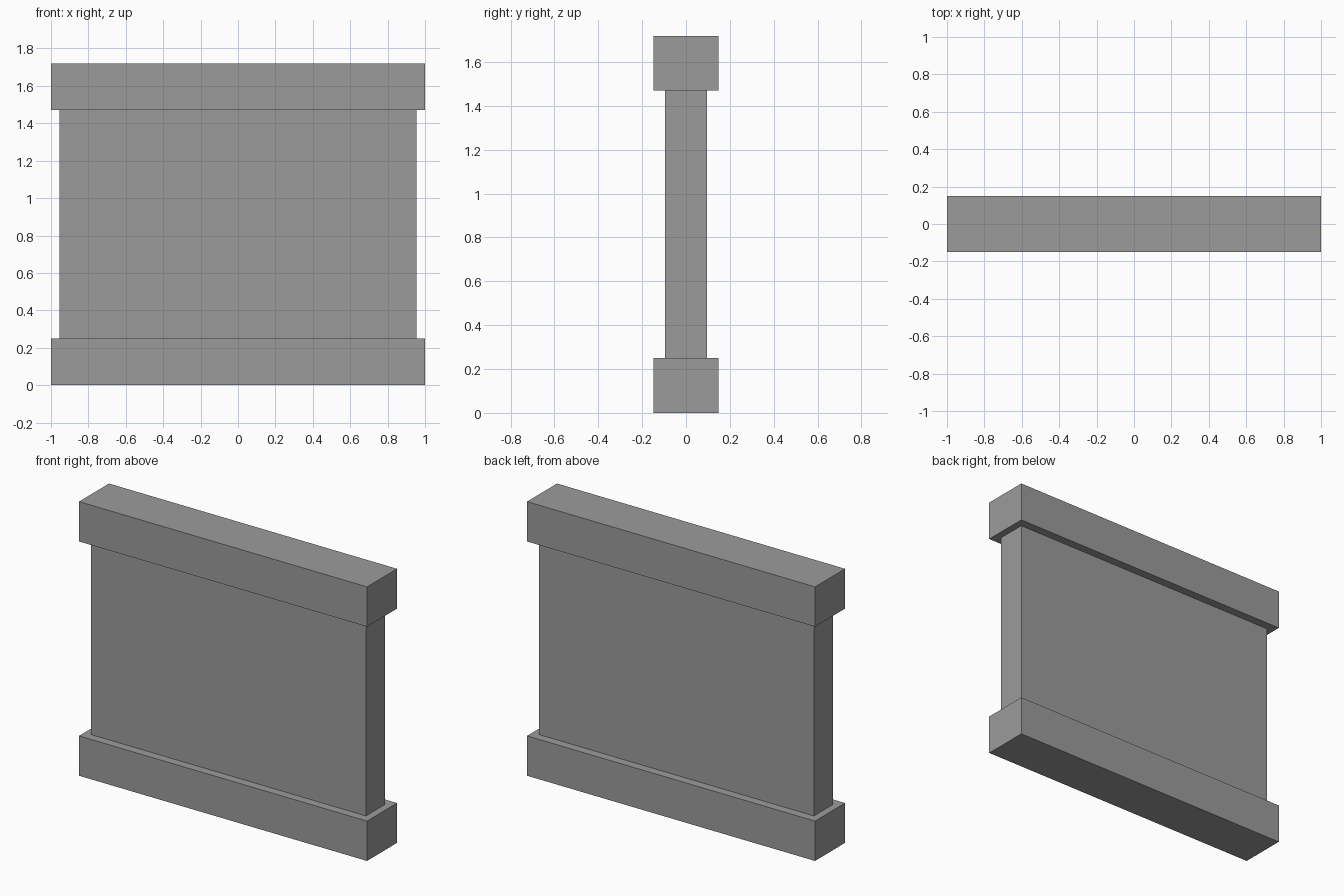
import bpy

cube = bpy.data.objects.get("Cube")
if cube:
    bpy.data.objects.remove(cube, do_unlink=True)

# Single plain grey
grey = bpy.data.materials.new("plain_grey")
grey.use_nodes = True
colour = (0.33, 0.33, 0.33, 1.0)
grey.diffuse_color = colour
grey.node_tree.nodes["Principled BSDF"].inputs["Base Color"].default_value = colour


def block(name, size, bottom):
    """Box centred on x and y, standing at the given height."""
    bpy.ops.mesh.primitive_cube_add(size=1, location=(0, 0, bottom + size[2] / 2))
    obj = bpy.context.object
    obj.name = name
    obj.scale = size
    bpy.ops.object.transform_apply(location=False, rotation=False, scale=True)
    obj.data.materials.append(grey)
    return obj


HEIGHT = 1.72
BEAM = (2.0, 0.297, 0.25)

# Matching beams below and above the wall
block("base_beam", BEAM, 0)
block("top_beam", BEAM, HEIGHT - BEAM[2])

# Thinner wall panel between the beams
block("wall_panel", (1.91, 0.19, HEIGHT - 2 * BEAM[2]), BEAM[2])
